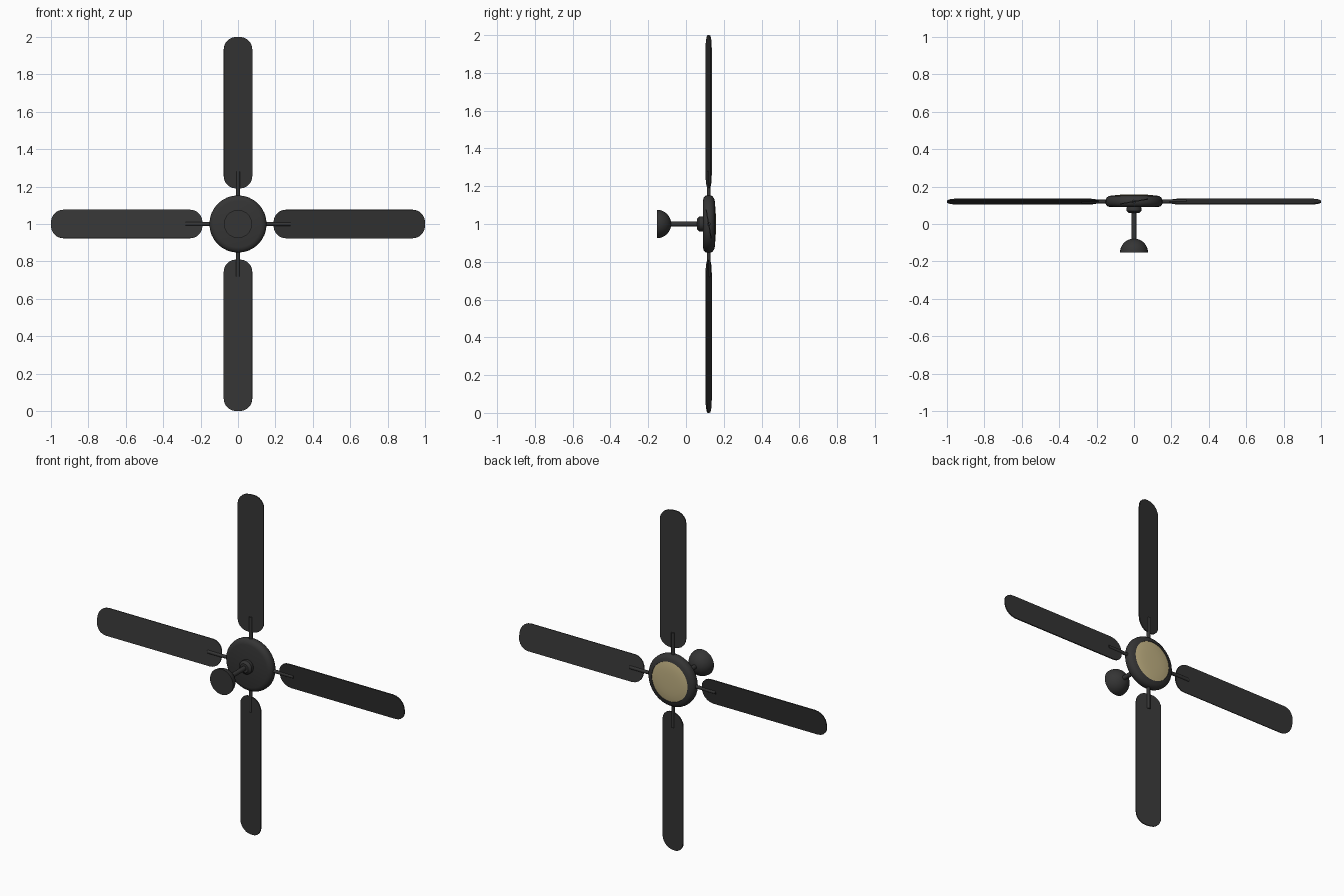
import bpy, bmesh, math
from mathutils import Matrix, Vector

if "Cube" in bpy.data.objects:
    bpy.data.objects.remove(bpy.data.objects["Cube"])


def material(name, color):
    m = bpy.data.materials.new(name)
    m.diffuse_color = color
    m.use_nodes = True
    m.node_tree.nodes["Principled BSDF"].inputs["Base Color"].default_value = m.diffuse_color
    return m


dark = material("dark_metal", (0.035, 0.035, 0.035, 1))
cream = material("cream_glass", (0.52, 0.43, 0.22, 1))


def finish(name, bm, mat, angle=35):
    bmesh.ops.recalc_face_normals(bm, faces=bm.faces)
    me = bpy.data.meshes.new(name)
    bm.to_mesh(me)
    bm.free()
    me.materials.append(mat)
    ob = bpy.data.objects.new(name, me)
    bpy.context.collection.objects.link(ob)
    bpy.ops.object.select_all(action='DESELECT')
    ob.select_set(True)
    bpy.context.view_layer.objects.active = ob
    bpy.ops.object.shade_smooth_by_angle(angle=math.radians(angle))
    return ob


def lathe(name, profile, mat, steps=32):
    """Revolve (radius, y) points around the fan axis at z = 1."""
    bm = bmesh.new()
    vs = [bm.verts.new((r, y, 1)) for r, y in profile]
    edges = [bm.edges.new(p) for p in zip(vs, vs[1:])]
    bmesh.ops.spin(bm, geom=vs + edges, cent=(0, 0, 1), axis=(0, 1, 0),
                   angle=2 * math.pi, steps=steps)
    bmesh.ops.remove_doubles(bm, verts=bm.verts, dist=1e-5)
    return finish(name, bm, mat)


# Mounting canopy: half dome with a flat face
dome = [(0.075 * math.cos(a), -0.153 + 0.075 * math.sin(a))
        for a in [i * math.pi / 16 for i in range(9)]]
dome[-1] = (0, -0.078)
lathe("canopy", [(0, -0.153)] + dome, dark)

# Down rod and coupling collar
lathe("down_rod", [(0, -0.09), (0.013, -0.09), (0.013, 0.08), (0, 0.08)], dark, 16)
lathe("coupling", [(0, 0.058), (0.026, 0.058), (0.04, 0.07), (0.04, 0.085),
                   (0.034, 0.1), (0, 0.1)], dark)

# Motor housing and light cover
lathe("motor_housing", [(0, 0.09), (0.125, 0.09), (0.14, 0.094), (0.15, 0.104),
                        (0.153, 0.115), (0.152, 0.13), (0.146, 0.141),
                        (0.135, 0.149), (0.117, 0.153), (0.115, 0.148), (0, 0.148)], dark)
lathe("light_cover", [(0, 0.147), (0.116, 0.147), (0.116, 0.151), (0.1, 0.154),
                      (0.075, 0.1565), (0.045, 0.158), (0, 0.1585)], cream)

# Four pitched blades, each with a bracket arm
AXIS_Y, PITCH = 0.12, math.radians(10)
X0, X1, HALF, RAD, THICK = 0.19, 1.0, 0.077, 0.066, 0.006
for i in range(4):
    place = (Matrix.Translation((0, AXIS_Y, 1)) @ Matrix.Rotation(i * math.pi / 2, 4, 'Y')
             @ Matrix.Rotation(PITCH, 4, 'X'))
    bm = bmesh.new()
    outline = []
    for cx, cz, start in ((X1 - RAD, HALF - RAD, 0), (X0 + RAD, HALF - RAD, 90),
                          (X0 + RAD, RAD - HALF, 180), (X1 - RAD, RAD - HALF, 270)):
        for k in range(6):
            a = math.radians(start + k * 18)
            outline.append(bm.verts.new((cx + RAD * math.cos(a), -THICK / 2,
                                         cz + RAD * math.sin(a))))
    face = bm.faces.new(outline)
    ext = bmesh.ops.extrude_face_region(bm, geom=[face])
    bmesh.ops.translate(bm, vec=(0, THICK, 0),
                        verts=[g for g in ext["geom"] if isinstance(g, bmesh.types.BMVert)])
    bm.transform(place)
    finish(f"blade_{i + 1}", bm, dark)

    bm = bmesh.new()
    bmesh.ops.create_cone(bm, cap_ends=True, segments=12, radius1=0.01, radius2=0.01,
                          depth=0.16,
                          matrix=Matrix.Translation((0.2, 0, 0)) @ Matrix.Rotation(math.pi / 2, 4, 'Y'))
    bm.transform(place)
    finish(f"blade_arm_{i + 1}", bm, dark)
